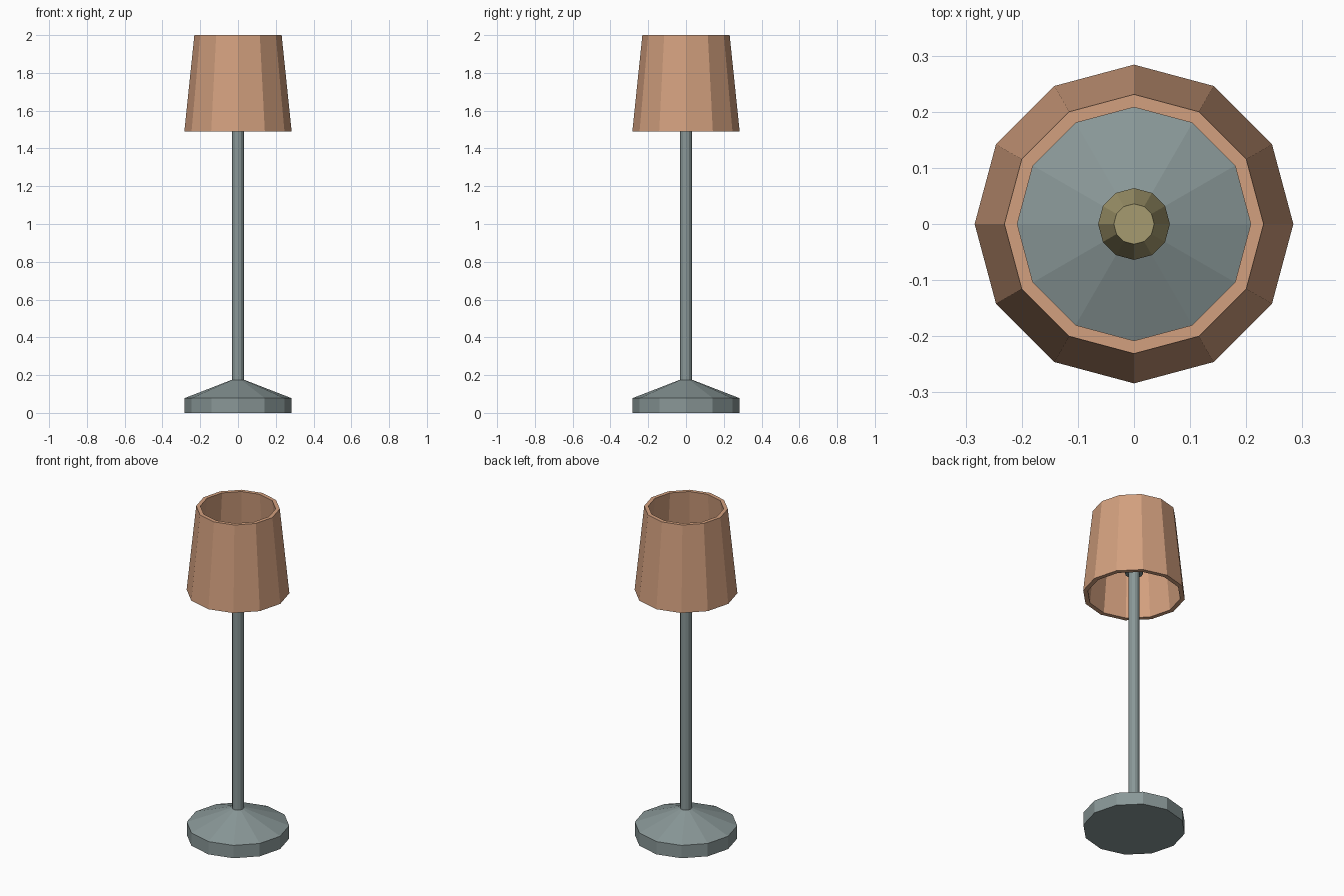
import bpy, bmesh
from math import cos, sin, tau

if "Cube" in bpy.data.objects:
    bpy.data.objects.remove(bpy.data.objects["Cube"])

SIDES = 12


def material(name, rgb):
    mat = bpy.data.materials.new(name)
    mat.diffuse_color = (*rgb, 1)
    mat.use_nodes = True
    mat.node_tree.nodes["Principled BSDF"].inputs["Base Color"].default_value = mat.diffuse_color
    return mat


def lathe(name, profile, mat, closed=False):
    """Revolve (radius, z) points; a closed profile makes a hollow ring, an open one is capped."""
    bm = bmesh.new()
    rings = [[bm.verts.new((r * cos(tau * i / SIDES), r * sin(tau * i / SIDES), z))
              for i in range(SIDES)] for r, z in profile]
    pairs = list(zip(rings, rings[1:]))
    if closed:
        pairs.append((rings[-1], rings[0]))
    else:
        bm.faces.new(rings[0][::-1])
        bm.faces.new(rings[-1])
    for a, b in pairs:
        for i in range(SIDES):
            j = (i + 1) % SIDES
            bm.faces.new((a[i], a[j], b[j], b[i]))
    bmesh.ops.recalc_face_normals(bm, faces=bm.faces)
    mesh = bpy.data.meshes.new(name)
    bm.to_mesh(mesh)
    bm.free()
    mesh.materials.append(mat)
    obj = bpy.data.objects.new(name, mesh)
    bpy.context.collection.objects.link(obj)
    return obj


metal = material("metal", (0.25, 0.31, 0.31))
fabric = material("shade_fabric", (0.65, 0.35, 0.21))
glass = material("bulb_glass", (0.38, 0.33, 0.16))

# Weighted foot with sloping top
lathe("base", [(0.283, 0), (0.283, 0.078), (0.033, 0.175)], metal)
# Upright
lathe("pole", [(0.032, 0.17), (0.032, 1.64)], metal)
# Bulb holder and bulb inside the shade
lathe("socket", [(0.05, 1.625), (0.05, 1.70)], metal)
lathe("bulb", [(0.045, 1.70), (0.064, 1.74), (0.036, 1.85)], glass)
# Hollow tapered shade, open at both ends
lathe("shade", [(0.284, 1.49), (0.231, 2.0), (0.208, 2.0), (0.258, 1.49)], fabric, closed=True)
